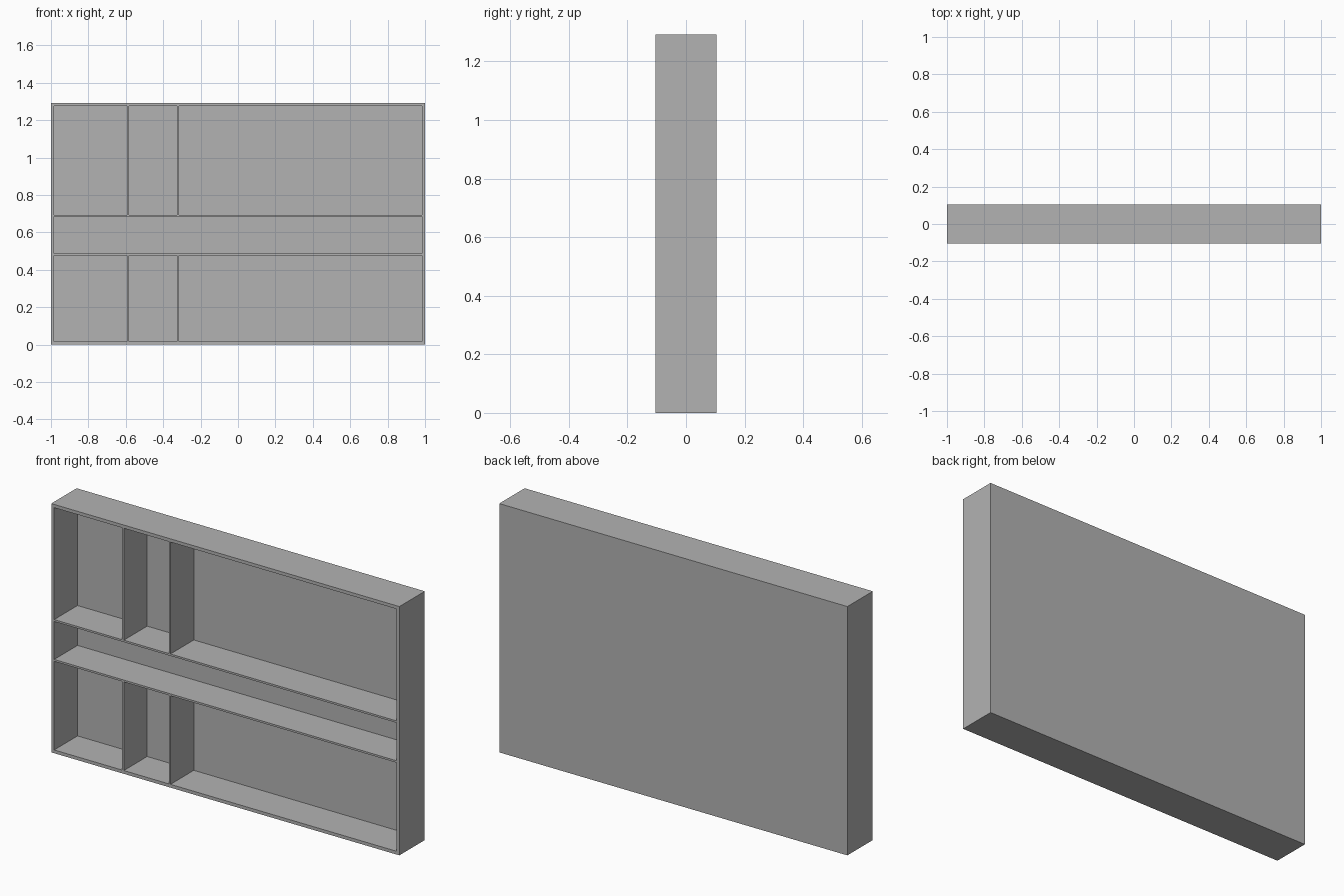
import bpy

cube = bpy.data.objects.get("Cube")
if cube:
    bpy.data.objects.remove(cube, do_unlink=True)

# Overall sizes and board thicknesses
WIDTH, DEPTH, HEIGHT = 2.0, 0.208, 1.292
WALL, BACK = 0.017, 0.017

grey = bpy.data.materials.new("plain grey")
grey.use_nodes = True
grey.diffuse_color = (0.45, 0.45, 0.45, 1)
grey.node_tree.nodes["Principled BSDF"].inputs["Base Color"].default_value = grey.diffuse_color


def box(name, x, y, z):
    """Box spanning the given (low, high) ranges."""
    spans = (x, y, z)
    bpy.ops.mesh.primitive_cube_add(size=1, location=[(a + b) / 2 for a, b in spans])
    obj = bpy.context.object
    obj.name = name
    obj.scale = [b - a for a, b in spans]
    bpy.ops.object.transform_apply(location=True, rotation=False, scale=True)
    obj.data.materials.append(grey)
    return obj


# Solid cabinet body
cabinet = box("cabinet", (-WIDTH / 2, WIDTH / 2), (-DEPTH / 2, DEPTH / 2), (0, HEIGHT))

# Compartments: divided rows above and below one full-width middle row
left, right = -WIDTH / 2 + WALL, WIDTH / 2 - WALL
columns = [(left, -0.593), (-0.583, -0.325), (-0.315, right)]
rows = [
    ((WALL, 0.477), columns),
    ((0.487, 0.684), [(left, right)]),
    ((0.694, HEIGHT - WALL), columns),
]
cutters = [
    box("compartment_cutter", x, (-DEPTH, DEPTH / 2 - BACK), z)
    for z, spans in rows for x in spans
]

# Hollow the compartments out of the body
for cutter in cutters:
    cutter.hide_render = True
    cut = cabinet.modifiers.new("compartment", "BOOLEAN")
    cut.operation = "DIFFERENCE"
    cut.solver = "EXACT"
    cut.object = cutter
bpy.context.view_layer.objects.active = cabinet
for name in [m.name for m in cabinet.modifiers]:
    bpy.ops.object.modifier_apply(modifier=name)
for cutter in cutters:
    bpy.data.objects.remove(cutter, do_unlink=True)
